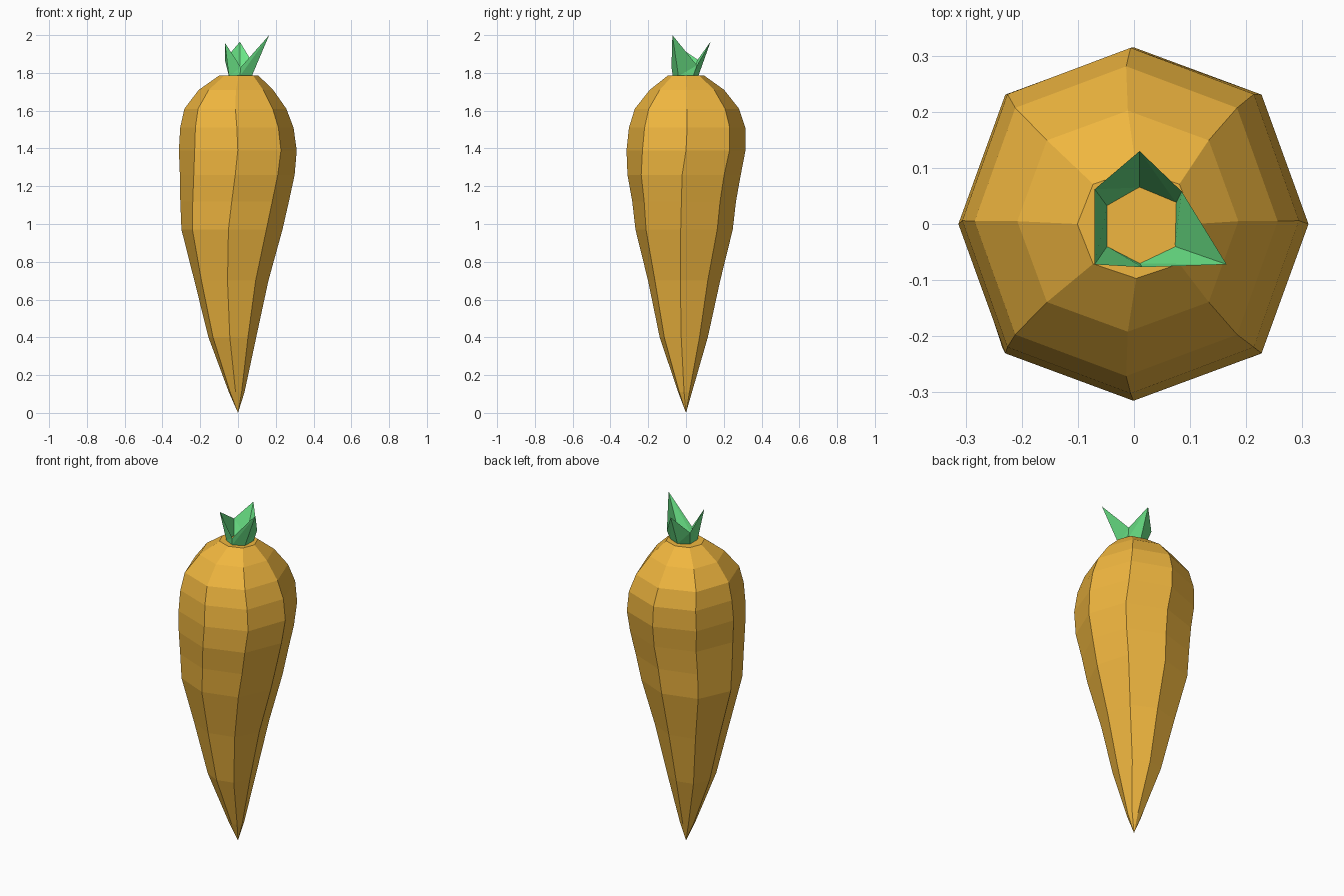
import bpy
from math import sin, cos, radians

if "Cube" in bpy.data.objects:
    bpy.data.objects.remove(bpy.data.objects["Cube"])


def make_object(name, verts, faces, color):
    mesh = bpy.data.meshes.new(name)
    mesh.from_pydata(verts, [], faces)
    mesh.update()
    mat = bpy.data.materials.new(name + "_color")
    mat.diffuse_color = color
    mat.use_nodes = True
    mat.node_tree.nodes["Principled BSDF"].inputs["Base Color"].default_value = mat.diffuse_color
    mesh.materials.append(mat)
    obj = bpy.data.objects.new(name, mesh)
    bpy.context.collection.objects.link(obj)
    return obj


def bridge(start, n):
    # quads between two consecutive rings of n vertices
    return [(start + i, start + (i + 1) % n, start + n + (i + 1) % n, start + n + i)
            for i in range(n)]


# Carrot root: eight-sided rings (z, centre x, centre y, radius x, radius y, twist)
SIDES = 8
rings = [
    (0.11, -0.007, -0.005, 0.042, 0.037, -8),
    (0.40, -0.030, -0.012, 0.127, 0.128, -6),
    (0.70, -0.035, -0.010, 0.197, 0.192, -6),
    (0.97, -0.032, -0.010, 0.268, 0.258, -4),
    (1.12, -0.018, -0.010, 0.288, 0.275, -3),
    (1.26, -0.004, -0.010, 0.304, 0.300, -2),
    (1.39, -0.001, 0.000, 0.312, 0.315, 0),
    (1.51, -0.006, 0.006, 0.300, 0.308, 0),
    (1.61, -0.014, 0.005, 0.270, 0.276, 0),
    (1.71, -0.011, 0.005, 0.197, 0.197, 0),
    (1.785, 0.004, 0.000, 0.105, 0.097, 0),
]
verts, faces = [], []
for z, cx, cy, rx, ry, twist in rings:
    for i in range(SIDES):
        a = radians(45 * i + twist)
        k = 1.035 if i % 2 else 1.0  # diagonal corners sit slightly further out
        verts.append((cx + k * rx * cos(a), cy + k * ry * sin(a), z))
for r in range(len(rings) - 1):
    faces += bridge(r * SIDES, SIDES)
top = (len(rings) - 1) * SIDES
faces.append(tuple(range(top, top + SIDES)))
verts.append((0, 0, 0))  # root tip
faces += [(len(verts) - 1, (i + 1) % SIDES, i) for i in range(SIDES)]
make_object("carrot_root", verts, faces, (0.87, 0.47, 0.05, 1))

# Leaf crown: open six-sided tube with alternating tips and valleys
base = [(0.075, 0.038), (0.01, 0.065), (-0.048, 0.032),
        (-0.048, -0.040), (0.01, -0.070), (0.073, -0.040)]
rim = [(0.085, 0.058, 1.84), (0.01, 0.13, 1.965), (-0.07, 0.062, 1.87),
       (-0.07, -0.072, 1.96), (0.015, -0.077, 1.83), (0.165, -0.072, 2.0)]
crown = [(x, y, 1.783) for x, y in base] + rim
tris = []
for i in range(6):
    j = (i + 1) % 6
    tris += [(i, j, 6 + j), (i, 6 + j, 6 + i)]
make_object("leaf_crown", crown, tris, (0.15, 0.8, 0.25, 1))
